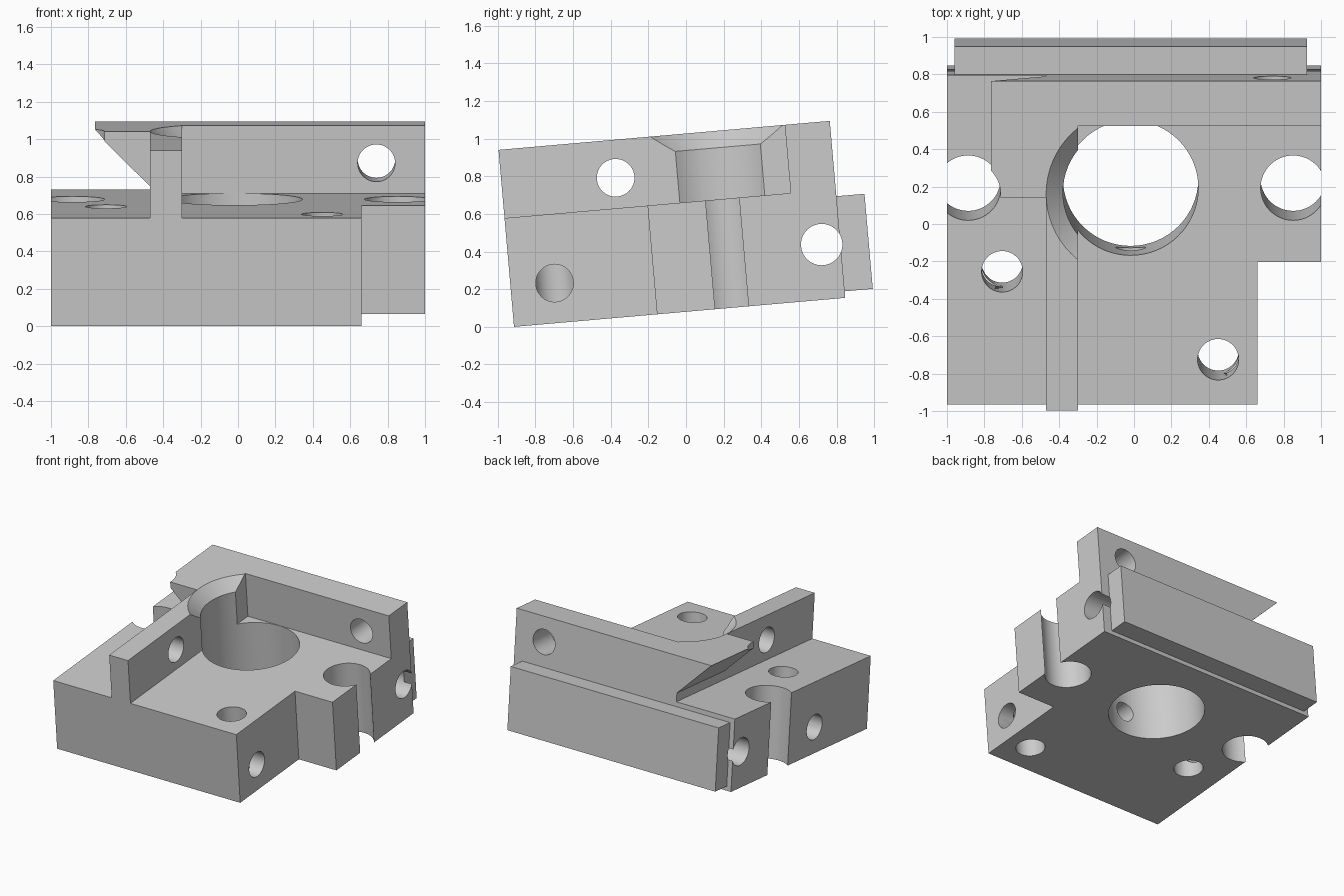
import bpy, bmesh
from math import radians
from mathutils import Matrix, Vector

if "Cube" in bpy.data.objects:
    bpy.data.objects.remove(bpy.data.objects["Cube"], do_unlink=True)

LENGTH, HEIGHT, FLOOR, WALL = 1.767, 0.944, 0.58, 1.527
BORE_X, BORE_Y, BORE_R = -0.018, 1.162, 0.362

grey = bpy.data.materials.new("machined grey")
grey.use_nodes = True
grey.diffuse_color = (0.6, 0.6, 0.6, 1)
grey.node_tree.nodes["Principled BSDF"].inputs["Base Color"].default_value = (0.6, 0.6, 0.6, 1)


def add_object(name, bm):
    bmesh.ops.recalc_face_normals(bm, faces=bm.faces)
    mesh = bpy.data.meshes.new(name)
    bm.to_mesh(mesh)
    bm.free()
    mesh.materials.append(grey)
    obj = bpy.data.objects.new(name, mesh)
    bpy.context.collection.objects.link(obj)
    return obj


def box(name, x, y, z):
    bm = bmesh.new()
    bmesh.ops.create_cube(bm, size=1)
    for v in bm.verts:
        v.co = [r[0] if c < 0 else r[1] for c, r in zip(v.co, (x, y, z))]
    return add_object(name, bm)


def prism(name, profile, y0, y1):
    """Extrude an x-z profile along y."""
    bm = bmesh.new()
    face = bm.faces.new([bm.verts.new((x, y0, z)) for x, z in profile])
    ext = bmesh.ops.extrude_face_region(bm, geom=[face])["geom"]
    bmesh.ops.translate(bm, vec=(0, y1 - y0, 0),
                        verts=[g for g in ext if isinstance(g, bmesh.types.BMVert)])
    return add_object(name, bm)


def rod(name, start, end, r1, r2=None, keep_below_x=None):
    """Cylinder or cone between two points, optionally trimmed at a plane."""
    a, b = Vector(start), Vector(end)
    turn = Vector((0, 0, 1)).rotation_difference(b - a).to_matrix().to_4x4()
    bm = bmesh.new()
    bmesh.ops.create_cone(bm, cap_ends=True, segments=64, radius1=r1,
                          radius2=r1 if r2 is None else r2, depth=(b - a).length,
                          matrix=Matrix.Translation((a + b) / 2) @ turn)
    if keep_below_x is not None:
        bmesh.ops.bisect_plane(bm, geom=bm.verts[:] + bm.edges[:] + bm.faces[:],
                               plane_co=(keep_below_x, 0, 0), plane_no=(1, 0, 0),
                               clear_outer=True)
        bmesh.ops.holes_fill(bm, edges=[e for e in bm.edges if e.is_boundary])
    return add_object(name, bm)


def combine(body, tool, operation):
    mod = body.modifiers.new(tool.name, "BOOLEAN")
    mod.operation, mod.solver, mod.object = operation, "EXACT", tool
    bpy.context.view_layer.objects.active = body
    bpy.ops.object.modifier_apply(modifier=mod.name)
    bpy.data.objects.remove(tool, do_unlink=True)


# Solid block with the rear rail plate
body = box("mounting_block", (-1, 1), (0, LENGTH), (0, HEIGHT))
combine(body, box("rear_plate", (-0.96, 0.925), (LENGTH - 0.05, 1.917), (0.035, 0.542)), "UNION")

cutters = [
    # Open floors on both sides of the cross wall, and the corner notch
    box("right_pocket", (-0.30, 2), (-1, WALL), (FLOOR, 2)),
    box("left_pocket", (-2, -0.47), (-1, 1.142), (FLOOR, 2)),
    box("corner_notch", (0.66, 2), (-1, 0.763), (-1, 2)),
    # Undercut that leaves the overhanging wedge
    prism("wedge_undercut", [(-2, FLOOR), (-0.47, FLOOR), (-0.47, 0.65), (-0.765, HEIGHT),
                             (-0.765, 2), (-2, 2)], 1.1, 2.5),
    # Main bore and its chamfer in the cross wall
    rod("main_bore", (BORE_X, BORE_Y, -1), (BORE_X, BORE_Y, 2), BORE_R),
    rod("bore_chamfer", (BORE_X, BORE_Y, 0.804), (BORE_X, BORE_Y, 1.004),
        BORE_R - 0.05, BORE_R + 0.15, keep_below_x=-0.30),
    # Cross holes
    rod("rear_cross_hole", (-2, 1.667, 0.293), (2, 1.667, 0.293), 0.11),
    rod("wall_hole", (-0.6, 0.607, 0.742), (-0.2, 0.607, 0.742), 0.1),
    rod("back_wall_hole", (0.74, 1.4, 0.742), (0.74, 2, 0.742), 0.1),
    rod("right_clamp_hole", (0.45, 0.235, 0.213), (1, 0.235, 0.213), 0.1),
    rod("left_clamp_hole", (-1.5, 0.7, 0.213), (-0.705, 0.7, 0.213), 0.1),
    rod("bore_wall_hole", (BORE_X, 0.6, 0.2), (BORE_X, BORE_Y, 0.2), 0.08),
]
# Vertical side slots and screw holes
for name, x, y, r in (("left_slot", -0.887, BORE_Y, 0.174), ("right_slot", 0.851, BORE_Y, 0.174),
                      ("left_screw_hole", -0.705, 0.713, 0.11),
                      ("right_screw_hole", 0.45, 0.241, 0.11)):
    cutters.append(rod(name, (x, y, -1), (x, y, 2), r))
for cutter in cutters:
    combine(body, cutter, "DIFFERENCE")

# Smooth bores, then tilt the whole block
bpy.ops.object.select_all(action="DESELECT")
body.select_set(True)
bpy.context.view_layer.objects.active = body
bpy.ops.object.shade_smooth_by_angle(angle=radians(30))
body.rotation_euler.x = radians(5)
body.location = (0, -0.914, 0)
